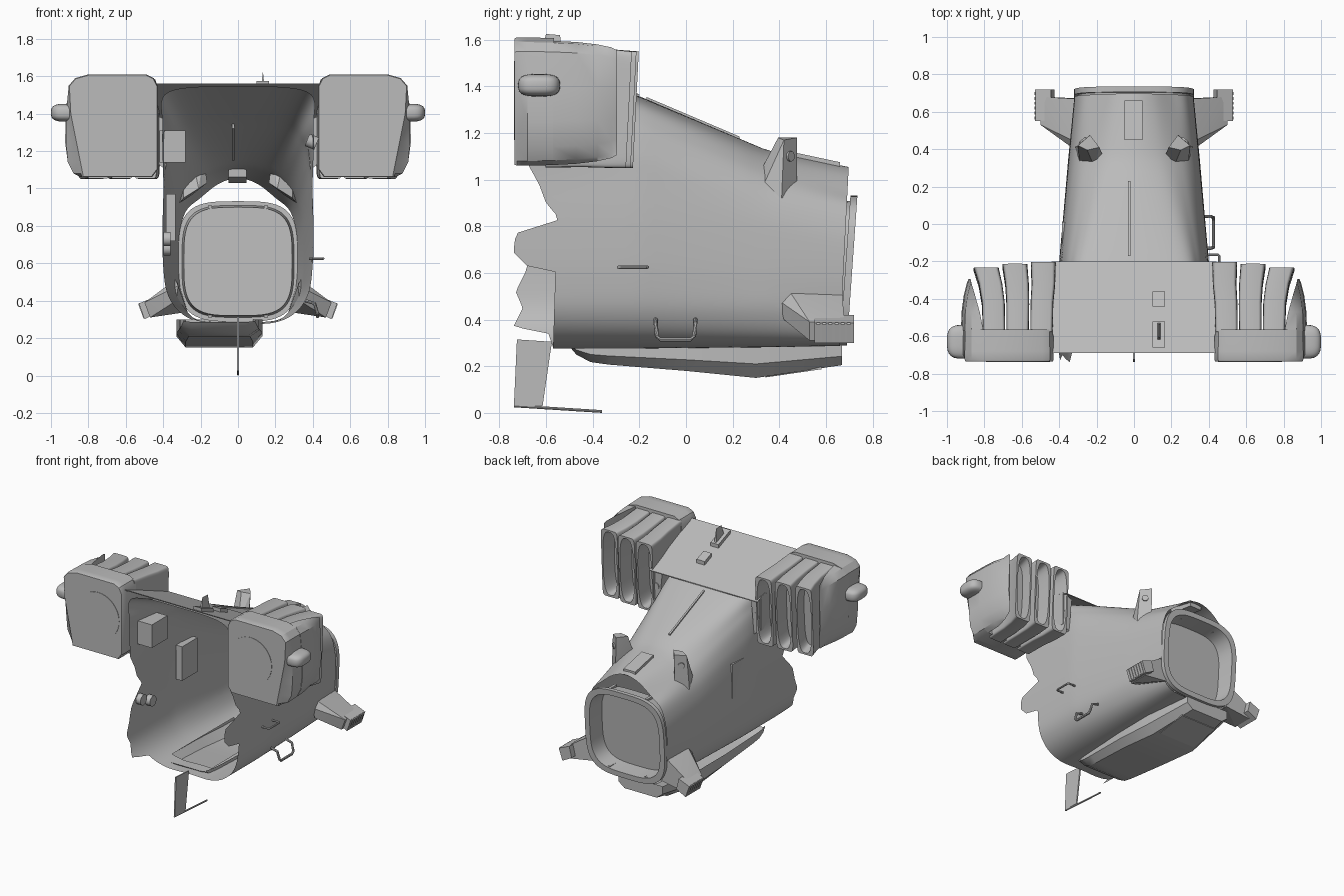
import bpy, bmesh, math
from mathutils import Vector

if "Cube" in bpy.data.objects:
    bpy.data.objects.remove(bpy.data.objects["Cube"])

mat = bpy.data.materials.new("hull grey")
mat.diffuse_color = (0.5, 0.5, 0.5, 1)
mat.use_nodes = True
mat.node_tree.nodes["Principled BSDF"].inputs["Base Color"].default_value = mat.diffuse_color


def finish(name, bm, angle=30, recalc=True):
    if recalc:
        bmesh.ops.recalc_face_normals(bm, faces=bm.faces)
    me = bpy.data.meshes.new(name)
    bm.to_mesh(me)
    bm.free()
    ob = bpy.data.objects.new(name, me)
    bpy.context.collection.objects.link(ob)
    me.materials.append(mat)
    bpy.ops.object.select_all(action='DESELECT')
    ob.select_set(True)
    bpy.context.view_layer.objects.active = ob
    bpy.ops.object.shade_smooth_by_angle(angle=math.radians(angle))
    return ob


def loft(name, rings, closed=True, cap0=False, cap1=False):
    bm = bmesh.new()
    rows = [[bm.verts.new(p) for p in r] for r in rings]
    n = len(rows[0])
    for a, b in zip(rows, rows[1:]):
        for i in range(n if closed else n - 1):
            j = (i + 1) % n
            bm.faces.new((a[i], a[j], b[j], b[i]))
    if cap0:
        bm.faces.new(rows[0])
    if cap1:
        bm.faces.new(rows[-1])
    return finish(name, bm)


def hull(name, pts):
    bm = bmesh.new()
    for p in pts:
        bm.verts.new(p)
    bmesh.ops.convex_hull(bm, input=bm.verts)
    return finish(name, bm, 20)


def box(name, x0, x1, y0, y1, z0, z1):
    return hull(name, [(x, y, z) for x in (x0, x1) for y in (y0, y1) for z in (z0, z1)])


def tube(name, pts, r, n=8):
    rings = []
    for i, p in enumerate(pts):
        d = Vector(pts[min(i + 1, len(pts) - 1)]) - Vector(pts[max(i - 1, 0)])
        q = d.to_track_quat('Z', 'Y')
        rings.append([Vector(p) + q @ Vector((r * math.cos(a), r * math.sin(a), 0))
                      for a in (2 * math.pi * k / n for k in range(n))])
    return loft(name, rings, True, True, True)


def squircle(cx, cz, rx, rz, e, n=40):
    out = []
    for k in range(n):
        c, s = math.cos(2 * math.pi * k / n), math.sin(2 * math.pi * k / n)
        out.append((cx + rx * math.copysign(abs(c) ** (2 / e), c),
                    cz + rz * math.copysign(abs(s) ** (2 / e), s)))
    return out


def lerp_table(t, table):
    if t <= table[0][0]:
        return table[0][1]
    for (a, va), (b, vb) in zip(table, table[1:]):
        if t <= b:
            return va + (vb - va) * (t - a) / (b - a)
    return table[-1][1]


# Fuselage half sections from keel to spine at four stations
STATIONS = [
    (-.74, [(0, .28), (.18, .28), (.30, .33), (.375, .43), (.40, .58), (.405, .8),
            (.40, 1.0), (.405, 1.15), (.41, 1.34), (.385, 1.535), (0, 1.565)]),
    (-.2, [(0, .28), (.18, .28), (.30, .33), (.37, .43), (.395, .58), (.40, .8),
           (.392, 1.0), (.38, 1.13), (.343, 1.25), (.26, 1.335), (0, 1.358)]),
    (.35, [(0, .285), (.18, .285), (.28, .33), (.335, .43), (.35, .56), (.35, .72),
           (.34, .85), (.31, .95), (.25, 1.03), (.14, 1.1), (0, 1.125)]),
    (.72, [(0, .29), (.17, .29), (.25, .32), (.29, .4), (.31, .52), (.315, .66),
           (.305, .78), (.27, .88), (.2, .94), (.1, 1.02), (0, 1.05)])]


def section(y, k, f):
    k = min(k, 9)
    def at(i):
        return Vector((lerp_table(y, [(s, p[i][0]) for s, p in STATIONS]),
                       lerp_table(y, [(s, p[i][1]) for s, p in STATIONS])))
    p1, p2 = at(k), at(k + 1)
    p0 = at(k - 1) if k else Vector((-p2.x, p2.y))
    p3 = at(k + 2) if k < 9 else Vector((-p1.x, p1.y))
    return .5 * (2 * p1 + (p2 - p0) * f + (2 * p0 - 5 * p1 + 4 * p2 - p3) * f * f
                 + (3 * p1 - p0 - 3 * p2 + p3) * f ** 3)


# Torn front edge: forward reach by height, different on each flank
UPPER = [(.83, -.54), (.9, -.6), (.98, -.63), (1.07, -.68), (1.6, -.69)]
EDGE = {1: [(.28, -.57), (.61, -.56), (.63, -.68), (.69, -.74), (.77, -.73)] + UPPER,
        -1: [(.28, -.57), (.34, -.59), (.37, -.74), (.45, -.70), (.52, -.73), (.6, -.69),
             (.7, -.66)] + UPPER}
SUB, LEN = 8, 30
params = [(k, j / SUB) for k in range(10) for j in range(SUB)] + [(9, 1.0)]
loop = [(1, p) for p in params] + [(-1, p) for p in reversed(params[1:-1])]
bm = bmesh.new()
cols = []
for s, (k, f) in loop:
    y0 = lerp_table(section(-.64, k, f).y, EDGE[s])
    y1 = .66 + .03 * (section(.7, k, f).y - .3) / .6
    col = []
    for i in range(LEN + 1):
        y = y0 + (y1 - y0) * i / LEN
        p = section(y, k, f)
        col.append(bm.verts.new((s * p.x, y, p.y)))
    cols.append(col)
for a, b in zip(cols, cols[1:] + cols[:1]):
    for i in range(LEN):
        c = (a[i].co + b[i + 1].co) / 2
        if c.z < .3 and -.25 < c.x < .08 and -.42 < c.y < .3:
            continue  # opening into the belly trough
        bm.faces.new((a[i + 1], a[i], b[i], b[i + 1]))
bm.normal_update()
if max(bm.faces, key=lambda f: f.calc_center_median().z).normal.z < 0:
    bmesh.ops.reverse_faces(bm, faces=bm.faces)
finish("fuselage_shell", bm, 30, False)

# Belly trough, offset to one side, with a bottom panel
rings = []
for y, w, zb in [(-.5, .19, .285), (-.47, .2, .25), (-.41, .21, .218), (-.33, .215, .207),
                 (0, .23, .18), (.3, .23, .15), (.67, .18, .205)]:
    zm = zb + .4 * (.3 - zb)
    rings.append([(-.1 + x, y, z) for x, z in
                  [(-w, .3), (-w, zm), (-w + .05, zb), (w - .05, zb), (w, zm), (w, .3)]])
loft("belly_trough", rings, False, False, True)
hull("belly_panel", [(x, y, z + d) for x in (-.25, .05) for y, z in ((.34, .155), (.58, .19))
                     for d in (-.003, .01)])

# Rear hatch ring with a recessed closing plate
def hatch(scale, dy):
    return [(x, .67 + .045 * (z - .29) / .64 + dy, z)
            for x, z in squircle(0, .61, .322 * scale, .322 * scale, 3.6, 56)]
loft("rear_hatch", [hatch(.9, -.12), hatch(.93, -.01), hatch(1, -.01), hatch(1, .02),
                    hatch(.88, .02), hatch(.85, -.11)], True, True, True)
for x in (-.15, .15):
    for z in (.325, .895):
        box("hatch_clip", x - .01, x + .01, .6, .68, z - .015, z + .015)

# Flat shoulder sheet carrying the pods
hull("shoulder_sheet", [(x, y, z - d) for x in (-.44, .44) for d in (0, .006)
                        for y, z in ((-.69, 1.562), (-.2, 1.366))])

POD = [(.43, 1.1), (.43, 1.55), (.45, 1.59), (.49, 1.61), (.8, 1.61), (.87, 1.59), (.905, 1.55),
       (.92, 1.4), (.925, 1.25), (.91, 1.14), (.88, 1.08), (.84, 1.06), (.46, 1.06)]
for s in (1, -1):
    # Pod nose block, its outer lower corner sliced back at the front
    def pod(y, k, cut=0):
        out = []
        for x, z in POD:
            x, z = .67 + (x - .67) * k, 1.34 + (z - 1.34) * k
            out.append((s * min(x, .92 - cut * .2 * (1.53 - z)), y, z))
        return out
    loft("pod_nose", [pod(-.735, .985, 1), pod(-.725, 1, .9), pod(-.68, 1), pod(-.565, .99)],
         True, True, True)
    tube("pod_round_cover", [(s * .62, -.738, 1.34), (s * .62, -.73, 1.34)], .17, 40)
    # Pod outer cheek, wrapping backwards to a narrow trailing edge
    rings = []
    for y, inner, shift, kz in ((-.57, .805, 0, .99), (-.47, .825, .003, .97), (-.38, .85, .015, .93),
                                (-.32, .868, .03, .88), (-.295, .873, .04, .83)):
        out = [(max(x - shift, inner), 1.335 + (z - 1.335) * kz) for x, z in POD[5:12]]
        rings.append([(s * x, y, z) for x, z in [(inner, out[0][1] + .008)] + out])
    loft("pod_cheek", rings, True, True, True)
    # Three bent louver ducts with hollow mouths
    for front, mid, back, yb in ((.495, .492, .485, -.205), (.622, .621, .637, -.215), (.748, .752, .79, -.235)):
        rows = []
        for x, y, rx, cz, rz, e in [(front, -.58, .06, 1.32, .268, 12), (mid, -.42, .061, 1.312, .258, 12),
                                    ((mid + back) / 2 - .004, -.32, .063, 1.305, .254, 12),
                                    (back, yb, .067, 1.3, .25, 10), (back, yb, .056, 1.3, .237, 3),
                                    ((mid + back) / 2, -.33, .048, 1.3, .22, 3)]:
            rows.append([(s * px, y + .05 * (pz - 1.5), pz) for px, pz in squircle(x, cz, rx, rz, e)])
        loft("louver_duct", rows, True, True, True)
    # Side lamp on the pod, a blunt capsule
    bm = bmesh.new()
    bmesh.ops.create_uvsphere(bm, u_segments=32, v_segments=16, radius=1)
    for v in bm.verts:
        x, y, z = (math.copysign(abs(c) ** .65, c) for c in v.co)
        k = 1 / max(1, (x ** 4 + y ** 4 + z ** 4) ** .25)
        v.co = (s * .915 + x * k * .085, -.63 + y * k * .09, 1.405 + z * k * .048)
    finish("pod_lamp", bm, 60)
    # Gusset between pod and hull
    hull("pod_gusset", [(s * x, y, z) for x, z in ((.385, 1.1), (.44, 1.14), (.44, 1.39), (.36, 1.36))
                        for y in (-.33, -.24)])
    tube("gusset_boss", [(s * .41, -.26, 1.24), (s * .41, -.234, 1.24)], .025, 16)
    # Upright spine fin with a round light on its back
    hull("spine_fin", [(s * x, y, z) for x, y, z in
                       [(.165, .36, 1.03), (.21, .3, 1.0), (.29, .32, .95), (.315, .41, .92), (.24, .475, .97),
                        (.185, .41, 1.18), (.235, .475, 1.18), (.3, .42, 1.17), (.25, .395, 1.18)]])
    tube("fin_light", [(s * .268, .44, 1.1), (s * .278, .452, 1.1)], .022, 16)
    # Rear pylon with a slatted end block
    hull("rear_pylon", [(s * x, y, z) for x, y, z in
                        [(.32, .4, .48), (.335, .45, .513), (.32, .67, .505), (.27, .67, .34), (.33, .42, .4),
                         (.5, .53, .39), (.5, .68, .39), (.47, .53, .31), (.47, .68, .31)]])
    hull("pylon_end", [(s * x, y, z) for x, z in ((.445, .42), (.53, .385), (.5, .3), (.425, .34))
                       for y in (.55, .72)])
    for k in range(6):
        y = .56 + k * .026
        hull("pylon_slat", [(s * x, yy, z) for x, z in ((.528, .388), (.533, .38), (.505, .305), (.5, .305))
                            for yy in (y, y + .015)])

# Spine details: centre strip, hatch plate, antenna foot and small box
hull("spine_strip", [(x, y, z) for x in (-.033, -.02) for y, z in
                     ((-.17, 1.32), (-.17, 1.355), (.23, 1.15), (.23, 1.185))])
hull("spine_hatch", [(x, y, z) for x in (-.05, .045) for y, z in
                     ((.45, 1.06), (.45, 1.12), (.66, 1.03), (.66, 1.075))])
hull("aerial_base", [(x, y, z - d) for x in (.1, .165) for d in (0, .03)
                     for y, z in ((-.66, 1.575), (-.52, 1.52))])
hull("aerial_fin", [(.124, -.62, 1.55), (.142, -.62, 1.55), (.124, -.53, 1.52), (.142, -.53, 1.52),
                    (.133, -.6, 1.625), (.133, -.54, 1.62)])
hull("roof_box", [(x, y, z - d) for x in (.1, .165) for d in (0, .03)
                  for y, z in ((-.44, 1.488), (-.36, 1.457))])

# Keel blade and trailing probe rod
hull("keel_blade", [(x, y, z) for x in (-.005, .005) for y, z in
                    ((-.725, .315), (-.575, .305), (-.615, .03), (-.738, .03))])
tube("keel_rod", [(0, -.738, .03), (0, -.36, .006)], .006)

# Grab handle and short rail on the right flank
tube("grab_handle", [(.36, -.13, .4), (.41, -.13, .385), (.425, -.125, .33), (.425, -.11, .315), (.425, .02, .315),
                     (.425, .035, .33), (.41, .04, .385), (.36, .04, .4)], .009)
tube("side_rail", [(.38, -.29, .625), (.45, -.29, .625), (.455, -.28, .625), (.455, -.17, .625),
                   (.45, -.165, .625), (.38, -.165, .625)], .007)

# Cabin fittings on the inner walls
box("wall_panel", -.385, -.335, -.17, .01, .72, .97)
for y, z in ((-.58, .73), (-.47, .68)):
    tube("wall_knob", [(-.398, y, z), (-.36, y, z)], .038, 20)
tube("right_knob", [(.42, -.6, 1.24), (.37, -.6, 1.26)], .035, 20)
box("left_bracket", -.42, -.28, -.6, -.42, 1.14, 1.31)
